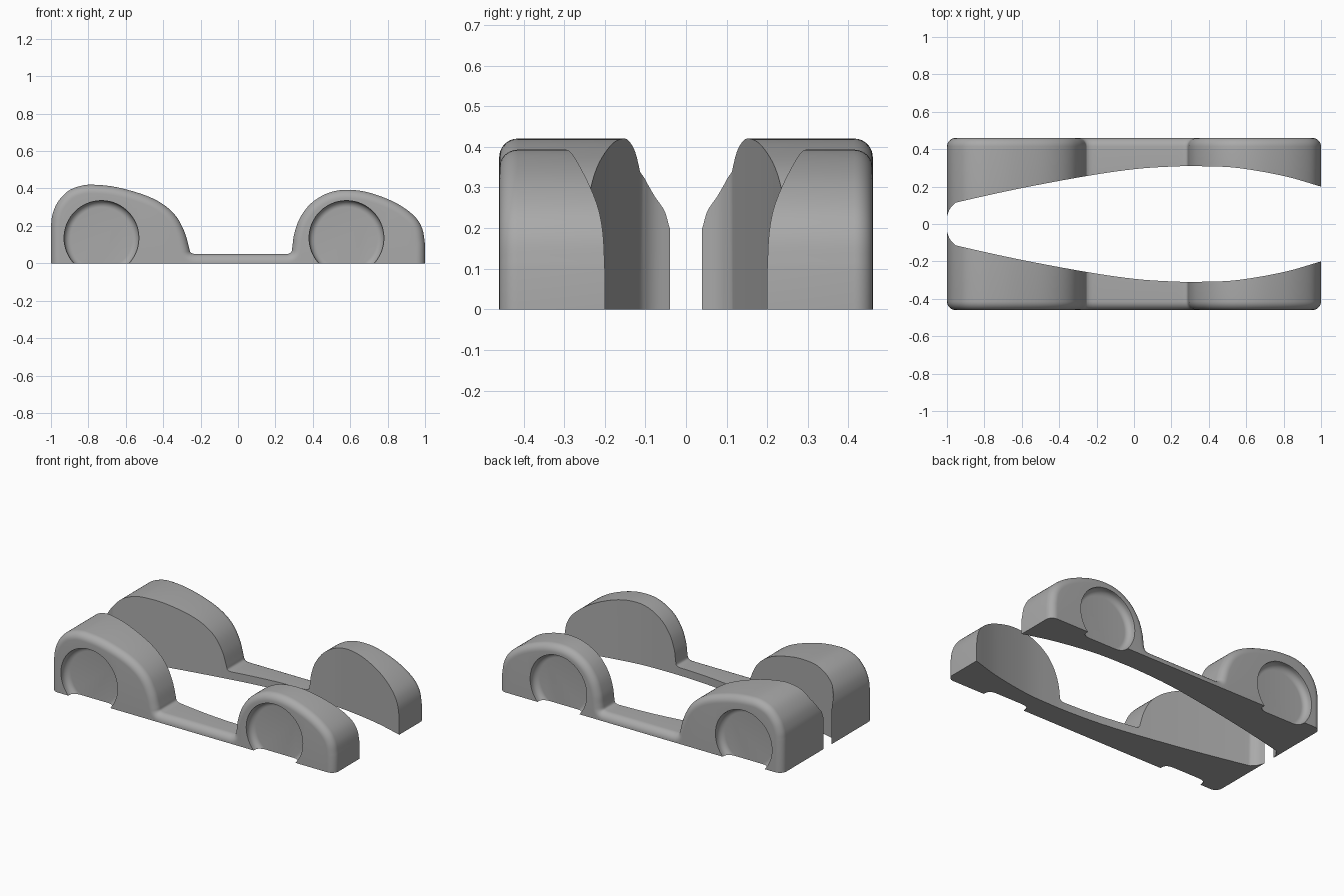
import bpy, bmesh, math
from mathutils import Vector

cube = bpy.data.objects.get("Cube")
if cube:
    bpy.data.objects.remove(cube, do_unlink=True)

grey = bpy.data.materials.new("plain grey")
grey.use_nodes = True
grey.diffuse_color = (0.4, 0.4, 0.4, 1)
grey.node_tree.nodes["Principled BSDF"].inputs["Base Color"].default_value = (0.4, 0.4, 0.4, 1)

OUTER, ROUND = 0.46, 0.046
WHEEL_R, WHEEL_Z, DEPTH, COVE = 0.2, 0.135, 0.05, 0.035


def spline(points, steps):
    """Catmull-Rom curve through the points."""
    p = [Vector(q) for q in points]
    p = [p[0] * 2 - p[1]] + p + [p[-1] * 2 - p[-2]]
    out = []
    for a, b, c, d in zip(p, p[1:], p[2:], p[3:]):
        for k in range(steps):
            t = k / steps
            out.append(0.5 * (2 * b + (c - a) * t + (2 * a - 5 * b + 4 * c - d) * t * t
                              + (3 * b - a - 3 * c + d) * t ** 3))
    return out + [p[-2]]


# Side outline: tall arch, low sill, lower arch
tall = [(-1, .2), (-.992, .26), (-.965, .325), (-.91, .385), (-.84, .414), (-.77, .42), (-.65, .407),
        (-.5, .365), (-.4, .315), (-.33, .25), (-.285, .165), (-.262, .085), (-.255, .06), (-.24, .051)]
low = [(.27, .051), (.285, .06), (.291, .09), (.3, .155), (.33, .24), (.39, .32), (.48, .375),
       (.58, .393), (.7, .378), (.84, .325), (.94, .255), (.985, .185), (1, .1)]
sill = [Vector((-.22 + .03 * k, .05)) for k in range(17)]
outline = spline(tall, 5) + sill + spline(low, 5)

# Inner edge seen from above
inner = spline([(-1, .04), (-.985, .08), (-.96, .107), (-.92, .122), (-.6, .192), (-.25, .257),
                (0, .293), (.2, .307), (.35, .309), (.55, .3), (.8, .257), (1, .2)], 8)


def inner_y(x):
    for a, b in zip(inner, inner[1:]):
        if x <= b.x:
            return a.y + (b.y - a.y) * (x - a.x) / (b.x - a.x)
    return inner[-1].y


def normal(i):
    if i == 0:
        return Vector((-1, 0))
    if i == len(outline) - 1:
        return Vector((1, 0))
    t = (outline[i + 1] - outline[i - 1]).normalized()
    return Vector((-t.y, t.x))


def new_object(name, bm):
    bmesh.ops.recalc_face_normals(bm, faces=bm.faces)
    mesh = bpy.data.meshes.new(name)
    bm.to_mesh(mesh)
    bm.free()
    mesh.materials.append(grey)
    obj = bpy.data.objects.new(name, mesh)
    bpy.context.collection.objects.link(obj)
    return obj


def build_body():
    """Loft from the curved inner wall to the rounded outer wall."""
    bm = bmesh.new()
    angles = [math.pi / 2 * k / 8 for k in range(9)]
    rings = [(None, 0)] + [(OUTER - ROUND * (1 - math.sin(a)), ROUND * (1 - math.cos(a))) for a in angles]
    tops, bottoms = [], []
    for y, inset in rings:
        row = [p - normal(i) * inset for i, p in enumerate(outline)]
        ys = [inner_y(p.x) if y is None else y for p in row]
        tops.append([bm.verts.new((p.x, v, p.y)) for p, v in zip(row, ys)])
        bottoms.append([bm.verts.new((p.x, v, 0)) for p, v in zip(row, ys)])
    last = len(outline) - 1
    for r in range(len(rings) - 1):
        for line in (tops, bottoms):
            for i in range(last):
                bm.faces.new((line[r][i], line[r][i + 1], line[r + 1][i + 1], line[r + 1][i]))
        for i in (0, last):
            bm.faces.new((tops[r][i], tops[r + 1][i], bottoms[r + 1][i], bottoms[r][i]))
    for r in (0, -1):
        for i in range(last):
            bm.faces.new((tops[r][i], tops[r][i + 1], bottoms[r][i + 1], bottoms[r][i]))
    return new_object("side_body", bm)


def build_cutter(x):
    """Round plug with a coved inner rim."""
    bm = bmesh.new()
    floor = OUTER - DEPTH
    prof = [(WHEEL_R, OUTER + .1)]
    for k in range(9):
        a = math.pi / 2 * k / 8
        prof.append((WHEEL_R - COVE * (1 - math.cos(a)), floor + COVE * (1 - math.sin(a))))
    n = 64
    rings = [[bm.verts.new((x + r * math.cos(2 * math.pi * k / n), y,
                            WHEEL_Z + r * math.sin(2 * math.pi * k / n))) for k in range(n)]
             for r, y in prof]
    for a, b in zip(rings, rings[1:]):
        for k in range(n):
            bm.faces.new((a[k], a[(k + 1) % n], b[(k + 1) % n], b[k]))
    bm.faces.new(rings[0])
    bm.faces.new(rings[-1])
    cutter = new_object("wheel_cutter", bm)
    cutter.hide_render = True
    return cutter


# Body with wheel recesses, mirrored to the other side
body = build_body()
bpy.ops.object.select_all(action='DESELECT')
bpy.context.view_layer.objects.active = body
body.select_set(True)
for x in (-.73, .58):
    cutter = build_cutter(x)
    cut = body.modifiers.new("wheel_recess", 'BOOLEAN')
    cut.operation, cut.solver, cut.object = 'DIFFERENCE', 'EXACT', cutter
    bpy.ops.object.modifier_apply(modifier=cut.name)
    bpy.data.objects.remove(cutter, do_unlink=True)
mirror = body.modifiers.new("other_side", 'MIRROR')
mirror.use_axis = (False, True, False)
mirror.use_mirror_merge = False
bpy.ops.object.modifier_apply(modifier=mirror.name)
bpy.ops.object.shade_smooth_by_angle(angle=math.radians(35))
